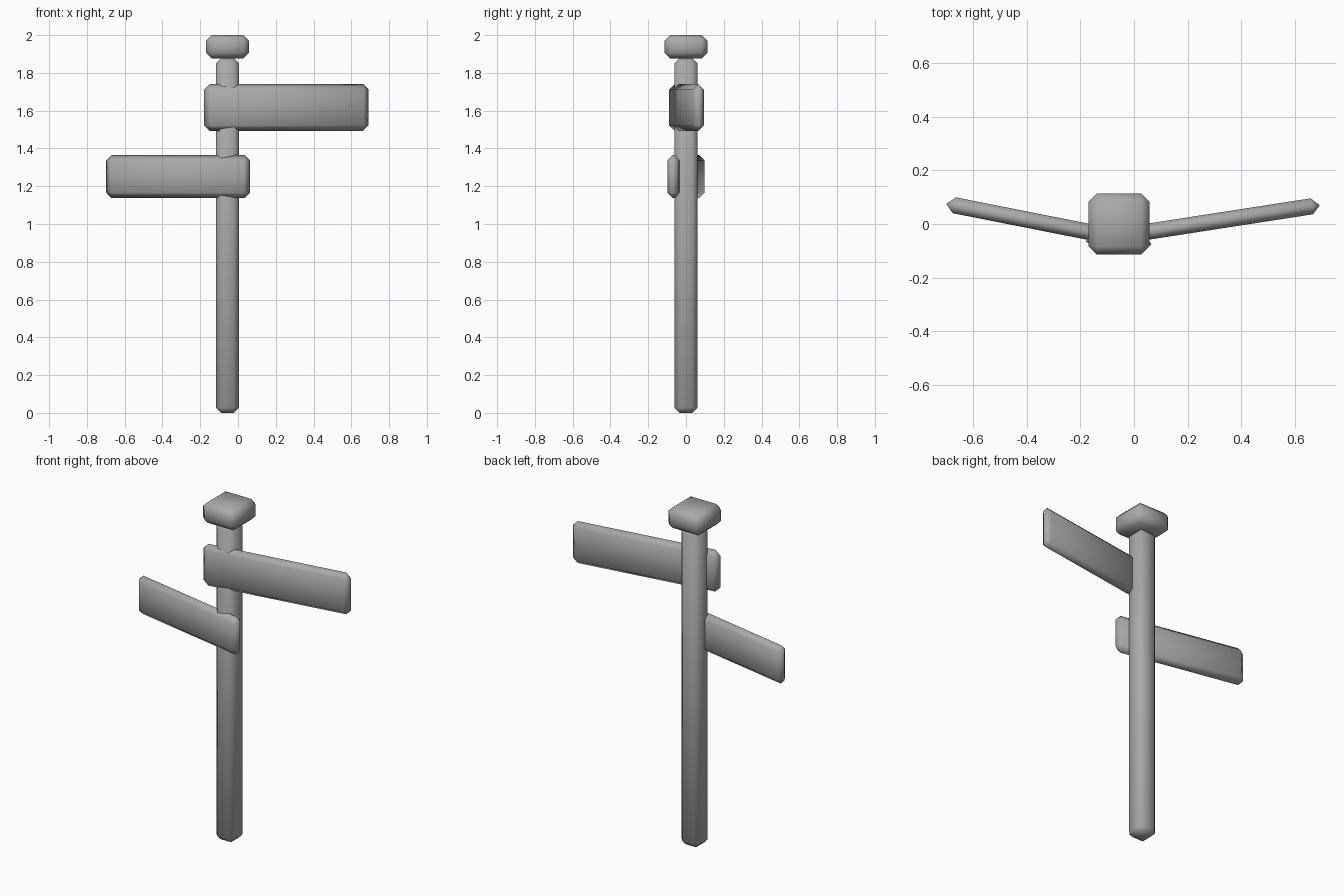
import bpy
import bmesh
from math import radians
from mathutils import Matrix

default = bpy.data.objects.get("Cube")
if default:
    bpy.data.objects.remove(default, do_unlink=True)

# Single grey finish
grey = bpy.data.materials.new("plain_grey")
grey.use_nodes = True
colour = (0.4, 0.4, 0.4, 1)
grey.diffuse_color = colour
grey.node_tree.nodes["Principled BSDF"].inputs["Base Color"].default_value = colour


def chamfered_box(name, size, centre, bevel, turn=0):
    """Box with one-segment chamfers and soft shading, turned about z."""
    bm = bmesh.new()
    bmesh.ops.create_cube(bm, size=1, matrix=Matrix.Diagonal((*size, 1)))
    bmesh.ops.bevel(bm, geom=bm.edges[:], offset=bevel, segments=1,
                    profile=0.5, affect='EDGES', clamp_overlap=True)
    # Thin boards: opposite chamfers meet in a sharp ridge
    bmesh.ops.remove_doubles(bm, verts=bm.verts[:], dist=0.002)
    bmesh.ops.recalc_face_normals(bm, faces=bm.faces[:])
    for face in bm.faces:
        face.smooth = True
    mesh = bpy.data.meshes.new(name)
    bm.to_mesh(mesh)
    bm.free()
    mesh.materials.append(grey)
    obj = bpy.data.objects.new(name, mesh)
    obj.location = centre
    obj.rotation_euler.z = radians(turn)
    bpy.context.collection.objects.link(obj)
    return obj


POST_X = -0.056

# Upright and its cap
chamfered_box("post", (0.123, 0.123, 1.878), (POST_X, 0, 0.939), 0.027)
chamfered_box("post_cap", (0.227, 0.227, 0.123), (POST_X, 0, 1.9385), 0.03)

# Direction boards, angled slightly backwards
chamfered_box("upper_board", (0.882, 0.06, 0.248), (0.256, 0.003, 1.617), 0.0297, 8.8)
chamfered_box("lower_board", (0.778, 0.06, 0.228), (-0.317, 0, 1.251), 0.0297, -11.2)
